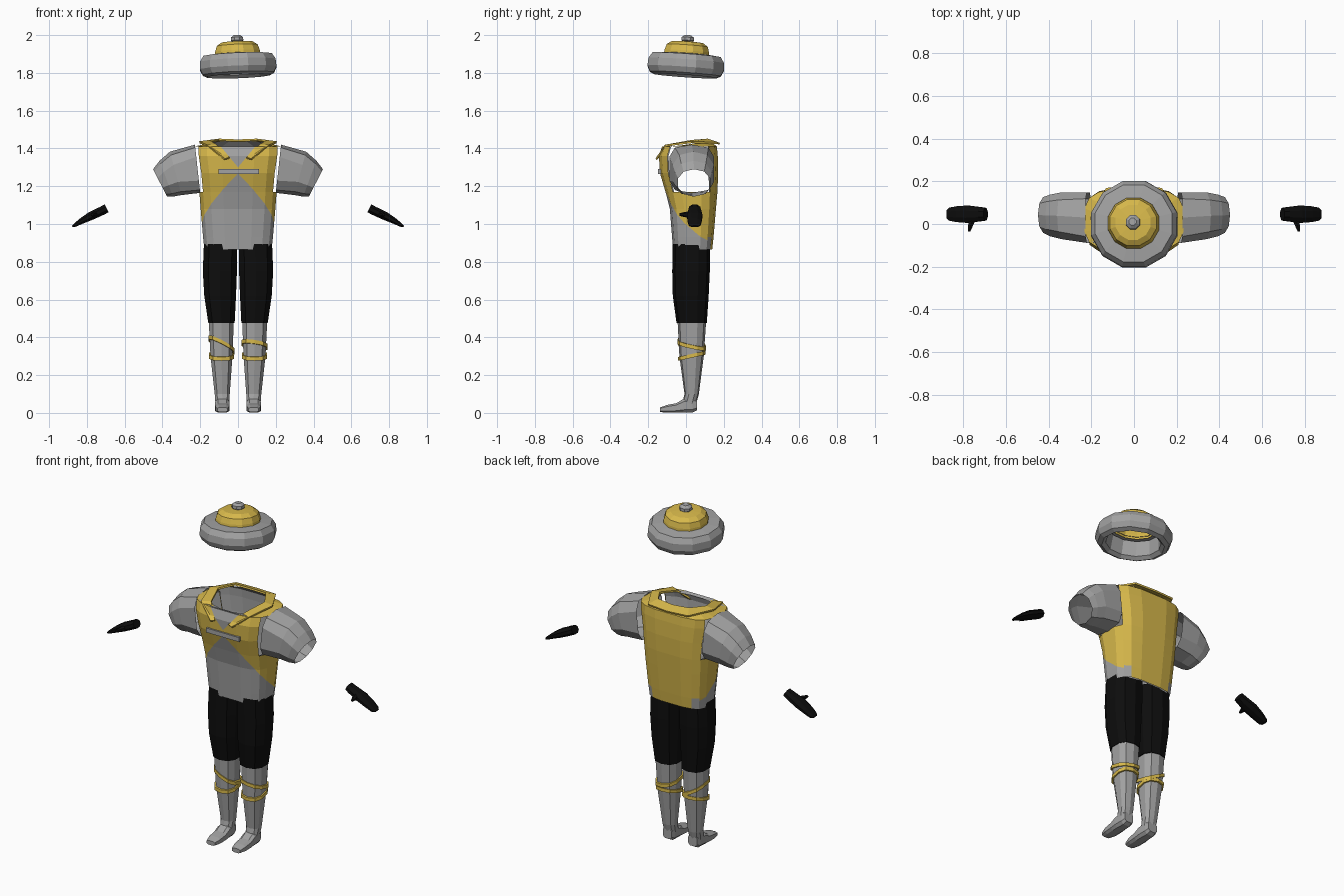
import bpy, bmesh, math
from mathutils import Vector as V, Euler

if "Cube" in bpy.data.objects:
    bpy.data.objects.remove(bpy.data.objects["Cube"])


def mat(name, col):
    m = bpy.data.materials.new(name)
    m.diffuse_color = (*col, 1)
    m.use_nodes = True
    m.node_tree.nodes["Principled BSDF"].inputs["Base Color"].default_value = m.diffuse_color
    return m


GREY = mat("grey_cloth", (0.36, 0.36, 0.36))
YELLOW = mat("yellow_cloth", (0.68, 0.48, 0.07))
BLACK = mat("black_cloth", (0.004, 0.004, 0.004))


def finish(name, bm, *mats):
    me = bpy.data.meshes.new(name)
    bm.to_mesh(me)
    bm.free()
    ob = bpy.data.objects.new(name, me)
    bpy.context.collection.objects.link(ob)
    for m in mats:
        me.materials.append(m)
    return ob


def ring(c, u, v, n=10, p=1.0):
    """Rounded loop around c spanned by half axes u and v; p < 1 is squarer."""
    pts = []
    for k in range(n):
        a = 2 * math.pi * (k + 0.5) / n
        f = [math.copysign(abs(t) ** p, t) for t in (math.cos(a), math.sin(a))]
        pts.append(V(c) + V(u) * f[0] + V(v) * f[1])
    return pts


def loft_bm(rings, cap0=False, cap1=False, loop=False):
    bm = bmesh.new()
    rows = [[bm.verts.new(p) for p in r] for r in rings]
    n = len(rows[0])
    for a, b in zip(rows, rows[1:] + (rows[:1] if loop else [])):
        for i in range(n):
            j = (i + 1) % n
            bm.faces.new((a[i], a[j], b[j], b[i]))
    if cap0:
        bm.faces.new(rows[0])
    if cap1:
        bm.faces.new(rows[-1])
    bmesh.ops.recalc_face_normals(bm, faces=bm.faces)
    return bm


def loft(name, rings, m, **kw):
    return finish(name, loft_bm(rings, **kw), m)


def box_ring(z, x0, x1, y0, y1, n=10, p=0.8):
    return ring(((x0 + x1) / 2, (y0 + y1) / 2, z), ((x1 - x0) / 2, 0, 0), (0, (y1 - y0) / 2, 0), n, p)


# Hat: tilted turned profiles (radius, height)
tilt = Euler((-0.07, -0.04, 0)).to_matrix()


def turned(name, prof, m, n=12, **kw):
    pivot = V((0, 0, 1.85))
    rs = [[tilt @ (p - pivot) + pivot for p in ring((0, 0, z), (r, 0, 0), (0, r, 0), n)] for r, z in prof]
    return loft(name, rs, m, **kw)


turned("hat_brim", [(.14, 1.885), (.15, 1.80), (.17, 1.783), (.195, 1.795), (.21, 1.825),
                    (.207, 1.865), (.187, 1.895), (.12, 1.902)], GREY)
turned("hat_crown", [(.125, 1.89), (.122, 1.915), (.112, 1.945), (.085, 1.963), (.02, 1.968)], YELLOW, cap1=True)
turned("hat_knob", [(.02, 1.96), (.036, 1.972), (.035, 1.988), (.018, 2.0)], GREY, n=8, cap1=True)


# Torso: shirt with a crossed vest; inset makes the lining
def low_line(c):
    return c.z - (1.144 - 0.77 * abs(c.x) - 0.9 * c.y)


def v_neck(c):
    return c.z - (1.30 + 1.2 * abs(c.x))


def torso(name, inset, vest):
    dims = [(.865, .18, -.07, .14), (.93, .187, -.075, .147), (1.08, .20, -.087, .16), (1.17, .207, -.11, .168),
            (1.27, .217, -.14, .172), (1.36, .232, -.145, .17), (1.41, .235, -.128, .165)]
    rs = [box_ring(z, inset - x, x - inset, y0 + inset, y1 - inset, 16, 0.6) for z, x, y0, y1 in dims]
    neck = box_ring(1.42, -.16, .16, -.105, .13, 16, 0.8)
    for p in neck:
        p.z += 0.15 * p.y
    bm = loft_bm(rs + [neck])
    # arm holes
    holes = [f for f in bm.faces if 1.17 < f.calc_center_median().z < 1.40
             and abs(f.normal.x) > 0.4 and abs(f.calc_center_median().x) > 0.19]
    bmesh.ops.delete(bm, geom=holes, context='FACES')
    if vest:
        # cut the crossing edges into each half
        def cut(co, no, test):
            fs = [f for f in bm.faces if test(f.calc_center_median())]
            geom = set(fs) | {e for f in fs for e in f.edges} | {v for f in fs for v in f.verts}
            bmesh.ops.bisect_plane(bm, geom=list(geom), plane_co=co, plane_no=no, dist=1e-5)
        cut((0, 0, 0), (1, 0, 0), lambda c: True)
        for s in (-1, 1):
            cut((0, 0, 1.144), (0.77 * s, 0.9, 1), lambda c: c.x * s > 0 and c.y < 0.12)
            cut((0, 0, 1.30), (-1.2 * s, 0, 1), lambda c: c.x * s > 0 and c.y < -0.03)
        for f in bm.faces:
            c = f.calc_center_median()
            yellow = (c.y > 0.12 or low_line(c) > 0) and not (c.y < -0.03 and v_neck(c) > 0)
            f.material_index = int(yellow)
    return finish(name, bm, GREY, YELLOW)


torso("shirt_and_vest", 0, True)
torso("shirt_lining", 0.008, False)

# Chest clasp
bpy.ops.mesh.primitive_cube_add(size=1, location=(0.003, -0.141, 1.277))
clasp = bpy.context.object
clasp.name = "chest_clasp"
clasp.scale = (0.215, 0.016, 0.026)
clasp.data.materials.append(GREY)

# Collar: ribbon from the nape over both shoulders to the lapel tips
inner = [(0, .125, 1.443), (.10, .115, 1.447), (.152, .03, 1.44), (.115, -.085, 1.417), (.045, -.152, 1.35)]
outer = [(0, .178, 1.425), (.13, .168, 1.428), (.205, .03, 1.433), (.165, -.11, 1.415), (.07, -.158, 1.343)]
bm = bmesh.new()
for s in (-1, 1):
    a, b = [[bm.verts.new((x * s, y, z)) for x, y, z in row] for row in (inner, outer)]
    for i in range(4):
        bm.faces.new((a[i], b[i], b[i + 1], a[i + 1]))
bmesh.ops.remove_doubles(bm, verts=bm.verts, dist=1e-4)
bmesh.ops.recalc_face_normals(bm, faces=bm.faces)
collar = finish("collar", bm, YELLOW)
sol = collar.modifiers.new("thickness", 'SOLIDIFY')
sol.thickness = 0.01
sol.offset = 0


# Lower leg size at a given height
def shin_ring(z, grow=0.0):
    rows = [(.05, .045, .121, -.02, .055), (.10, .042, .125, -.008, .068), (.3, .027, .148, -.035, .094),
            (.475, .02, .157, -.044, .106)]
    for a, b in zip(rows, rows[1:]):
        if z <= b[0]:
            t = (z - a[0]) / (b[0] - a[0])
            _, x0, x1, y0, y1 = [p + (q - p) * t for p, q in zip(a, b)]
            return box_ring(z, x0 - grow, x1 + grow, y0 - grow, y1 + grow)


def side_parts(s, label):
    def put(name, rings, m, **kw):
        loft(label + name, [[V((p.x * s, p.y, p.z)) for p in r] for r in rings], m, **kw)

    # Sleeve: open tube, each ring from its lower to its upper edge (x, z)
    sl = [((.20, 1.165), (.228, 1.42), -.092, .152, .6), ((.30, 1.153), (.36, 1.383), -.075, .152, .8),
          ((.345, 1.145), (.415, 1.335), -.062, .142, .85), ((.375, 1.145), (.45, 1.29), -.045, .13, .9)]
    put("sleeve", [ring(((a[0] + b[0]) / 2, (y0 + y1) / 2, (a[1] + b[1]) / 2),
                        (0, (y1 - y0) / 2, 0), ((b[0] - a[0]) / 2, 0, (b[1] - a[1]) / 2), 10, p)
                   for a, b, y0, y1, p in sl], GREY)

    # Trouser leg and shin
    put("trouser_leg", [box_ring(*r) for r in ((.475, .015, .16, -.05, .11), (.62, .007, .182, -.07, .12),
                                               (.75, .002, .19, -.073, .126), (.895, 0, .184, -.07, .126))],
        BLACK, cap0=True)
    put("shin", [shin_ring(z) for z in (.05, .1, .3, .475)], GREY)

    # Foot, heel to toe: y, half width, bottom, top
    put("foot", [ring((.083, y, (z0 + z1) / 2), (w, 0, 0), (0, 0, (z1 - z0) / 2), 8, 0.6)
                 for y, w, z0, z1 in ((.057, .03, .012, .075), (.035, .037, 0, .085), (-.015, .04, 0, .075),
                                      (-.05, .04, 0, .053), (-.10, .038, 0, .043), (-.137, .028, .004, .03))],
        GREY, cap0=True, cap1=True)

    # Two crossing leg wraps: height, outward slope, backward slope
    for i, (z0, sx, sy) in enumerate(((.302, 0, .22), (.36, -.15 if s > 0 else .5, -.22))):
        rs = []
        for dz, g in ((-.01, -.006), (-.01, .008), (.01, .008), (.01, -.006)):
            r = shin_ring(z0, g)
            for p in r:
                p.z += dz + sx * (p.x - .087) + sy * (p.y - .03)
            rs.append(r)
        put("leg_wrap_%d" % (i + 1), rs, YELLOW, loop=True)

    # Glove: x, z, half width, half thickness
    n = V((.44, 0, .9))
    put("glove", [ring((x, .046, z), (0, w, 0), n * t, 8) for x, z, w, t in (
        (.695, 1.083, .032, .025), (.72, 1.07, .036, .025), (.78, 1.042, .044, .024),
        (.83, 1.015, .04, .017), (.865, .993, .033, .01), (.877, .987, .02, .005))], BLACK, cap0=True, cap1=True)
    put("thumb", [ring((x, y, z), (t, 0, 0), (0, 0, t), 6) for x, y, z, t in (
        (.755, .025, 1.05, .018), (.765, -.005, 1.05, .014), (.772, -.034, 1.05, .007))], BLACK, cap0=True, cap1=True)


side_parts(1, "right_")
side_parts(-1, "left_")
